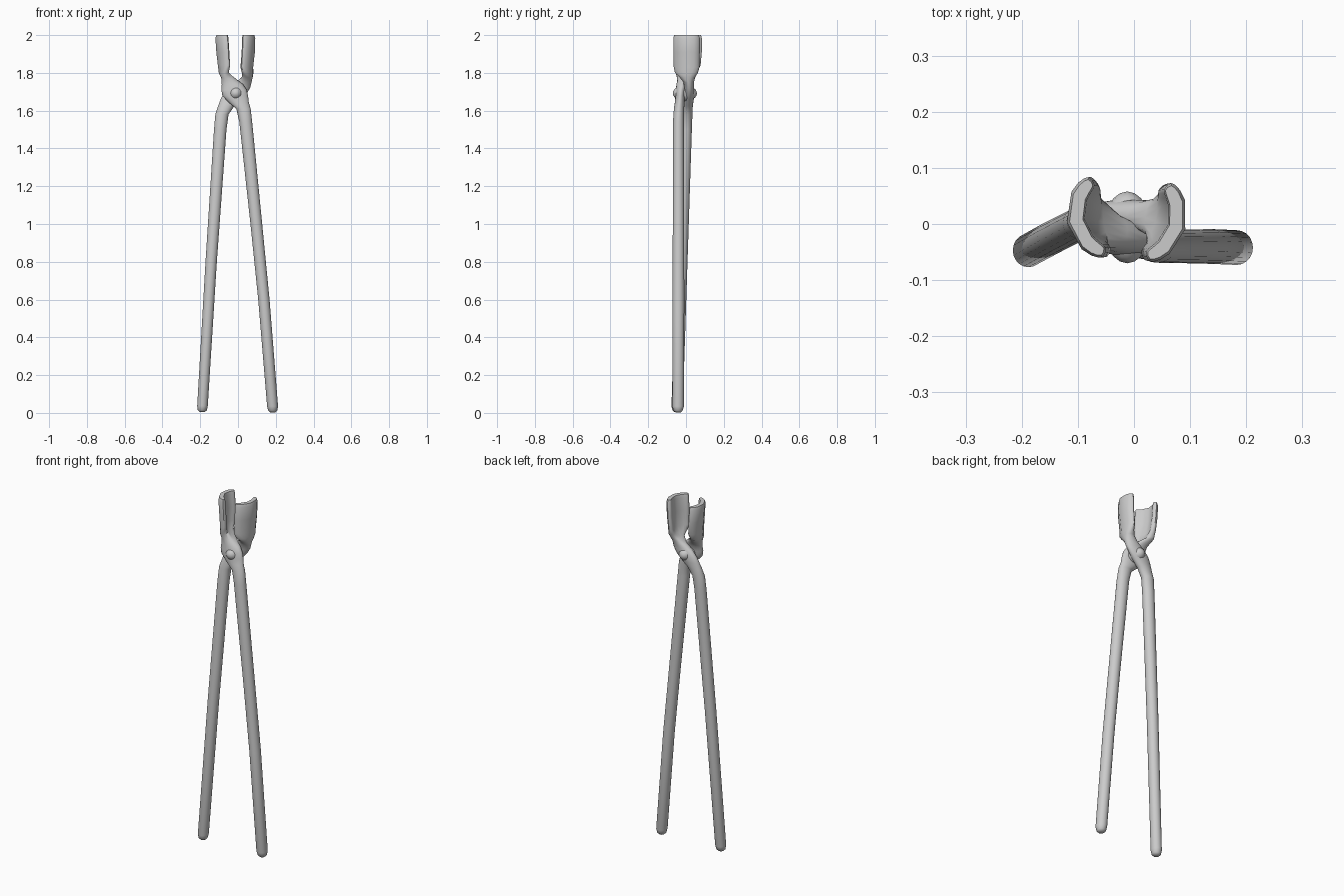
import bpy, bmesh
from math import sin, cos, pi, radians, copysign

N = 20  # sides of every cross-section


def section(z, x, y, hx, hy, bend=0, turn=0, square=1, out=1):
    """Ellipse / rounded bar, optionally bent into a C around the jaw axis."""
    pts = []
    for i in range(N):
        a = 2 * pi * i / N
        c, s = cos(a), sin(a)
        u = hy * copysign(abs(c) ** square, c)
        v = hx * copysign(abs(s) ** square, s)
        if bend:
            r = 1 / bend
            px, py = (r + v) * cos(u * bend) - r, (r + v) * sin(u * bend)
        else:
            px, py = v, u
        px *= out
        t = radians(turn)
        pts.append((x + px * cos(t) - py * sin(t), y + px * sin(t) + py * cos(t), z))
    return pts


def loft(name, sections, out):
    bm = bmesh.new()
    rings = [[bm.verts.new(p) for p in section(*s, out=out)] for s in sections]
    for a, b in zip(rings, rings[1:]):
        for i in range(N):
            j = (i + 1) % N
            bm.faces.new((a[i], a[j], b[j], b[i]))
    bm.faces.new(rings[0])
    bm.faces.new(rings[-1])
    bmesh.ops.recalc_face_normals(bm, faces=bm.faces)
    me = bpy.data.meshes.new(name)
    bm.to_mesh(me)
    bm.free()
    ob = bpy.data.objects.new(name, me)
    bpy.context.collection.objects.link(ob)
    smooth(ob)


def smooth(ob):
    bpy.ops.object.select_all(action='DESELECT')
    ob.select_set(True)
    bpy.context.view_layer.objects.active = ob
    bpy.ops.object.shade_smooth_by_angle(angle=radians(45))


# Front arm: right handle, crossing in front to the left jaw
# (z, x, y, half x, half y, bend, turn, squareness)
loft("front_arm", [
    (0.003, 0.184, -0.042, 0.014, 0.014),
    (0.012, 0.184, -0.042, 0.024, 0.024),
    (0.035, 0.183, -0.042, 0.029, 0.031),
    (0.60, 0.137, -0.040, 0.030, 0.031),
    (1.00, 0.097, -0.040, 0.031, 0.030),
    (1.54, 0.041, -0.040, 0.034, 0.029),
    (1.61, 0.029, -0.037, 0.038, 0.027),
    (1.645, 0.003, -0.033, 0.054, 0.026),
    (1.68, -0.015, -0.030, 0.068, 0.026),
    (1.71, -0.021, -0.028, 0.067, 0.027),
    (1.74, -0.030, -0.022, 0.056, 0.028),
    (1.77, -0.050, -0.012, 0.038, 0.034, 4, 3, 0.8),
    (1.80, -0.078, 0.000, 0.024, 0.055, 10, 8, 0.7),
    (1.84, -0.090, 0.004, 0.017, 0.076, 14, 10, 0.55),
    (1.91, -0.099, 0.006, 0.016, 0.082, 14, 10, 0.5),
    (1.985, -0.104, 0.006, 0.016, 0.082, 14, 10, 0.5),
    (2.00, -0.103, 0.006, 0.012, 0.078, 14, 10, 0.5),
], -1)

# Back arm: left handle, crossing behind to the right jaw
loft("back_arm", [
    (0.005, -0.189, -0.048, 0.014, 0.014),
    (0.014, -0.189, -0.048, 0.024, 0.024),
    (0.037, -0.188, -0.047, 0.028, 0.030),
    (0.80, -0.142, -0.022, 0.030, 0.030),
    (1.50, -0.094, 0.002, 0.033, 0.029),
    (1.58, -0.085, 0.006, 0.035, 0.028),
    (1.625, -0.062, 0.010, 0.043, 0.026),
    (1.66, -0.036, 0.015, 0.056, 0.026),
    (1.69, -0.016, 0.018, 0.062, 0.026),
    (1.72, 0.006, 0.017, 0.058, 0.026),
    (1.75, 0.030, 0.014, 0.042, 0.028),
    (1.775, 0.048, 0.008, 0.029, 0.040, 5, -8, 0.8),
    (1.80, 0.059, -0.001, 0.021, 0.063, 11, -14, 0.65),
    (1.83, 0.065, -0.004, 0.016, 0.076, 13, -16, 0.5),
    (1.91, 0.074, -0.005, 0.016, 0.079, 13, -16, 0.5),
    (1.985, 0.076, -0.005, 0.016, 0.079, 13, -16, 0.5),
    (2.00, 0.075, -0.005, 0.012, 0.075, 13, -16, 0.5),
], 1)

# Rivet through the crossing, domed front and back
bpy.ops.mesh.primitive_uv_sphere_add(segments=20, ring_count=12, radius=1,
                                     location=(-0.012, -0.006, 1.692))
rivet = bpy.context.object
rivet.name = "rivet"
rivet.scale = (0.042, 0.064, 0.042)
smooth(rivet)
